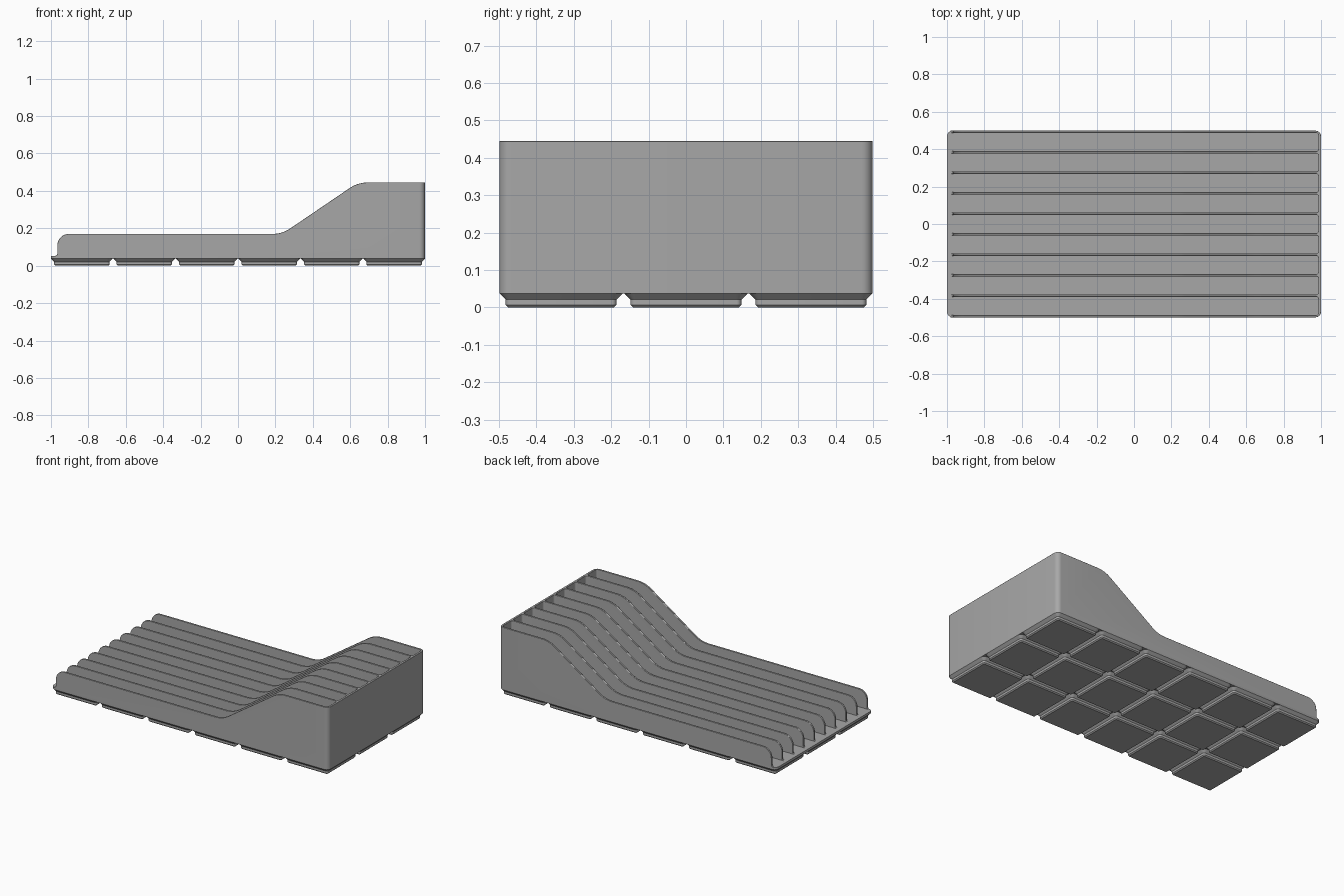
import bpy, bmesh, math

cube = bpy.data.objects.get("Cube")
if cube:
    bpy.data.objects.remove(cube, do_unlink=True)

MM = 2 / 251.5            # one millimetre in model units
HX, HY = 1.0, 0.499       # half size of the tray
FLOOR, TOP = 0.053, 0.445
WALL, BAYS = 0.012, 9

grey = bpy.data.materials.new("warm_free_grey")
grey.name = "plain_grey"
grey.use_nodes = True
COLOUR = (0.39, 0.39, 0.39, 1)
grey.diffuse_color = COLOUR
grey.node_tree.nodes["Principled BSDF"].inputs["Base Color"].default_value = COLOUR


def rounded(points, seg=6):
    """Polygon from (x, y, radius) corners, each rounded by an arc."""
    out, n = [], len(points)
    for i, (x, y, r) in enumerate(points):
        if r <= 0:
            out.append((x, y))
            continue
        dirs = []
        for qx, qy, _ in (points[i - 1], points[(i + 1) % n]):
            d = math.hypot(qx - x, qy - y)
            dirs.append(((qx - x) / d, (qy - y) / d))
        (ax, ay), (bx, by) = dirs
        half = math.acos(ax * bx + ay * by) / 2
        mx, my = ax + bx, ay + by
        k = r / math.sin(half) / math.hypot(mx, my)
        cx, cy = x + mx * k, y + my * k
        t = r / math.tan(half)
        a0 = math.atan2(y + ay * t - cy, x + ax * t - cx)
        a1 = math.atan2(y + by * t - cy, x + bx * t - cx)
        sweep = (a1 - a0 + math.pi) % (2 * math.pi) - math.pi
        out += [(cx + r * math.cos(a0 + sweep * s / seg),
                 cy + r * math.sin(a0 + sweep * s / seg)) for s in range(seg + 1)]
    return out


def rectangle(hx, hy, r):
    return rounded([(hx, hy, r), (-hx, hy, r), (-hx, -hy, r), (hx, -hy, r)])


def loft(name, rings):
    """Closed solid through rings of 3D points of equal length."""
    bm = bmesh.new()
    loops = [[bm.verts.new(p) for p in ring] for ring in rings]
    n = len(loops[0])
    bm.faces.new(loops[0][::-1])
    bm.faces.new(loops[-1])
    for lo, hi in zip(loops, loops[1:]):
        for i in range(n):
            j = (i + 1) % n
            bm.faces.new((lo[i], lo[j], hi[j], hi[i]))
    bmesh.ops.recalc_face_normals(bm, faces=bm.faces)
    mesh = bpy.data.meshes.new(name)
    bm.to_mesh(mesh)
    bm.free()
    mesh.materials.append(grey)
    obj = bpy.data.objects.new(name, mesh)
    bpy.context.collection.objects.link(obj)
    return obj


def activate(obj):
    bpy.ops.object.select_all(action='DESELECT')
    obj.select_set(True)
    bpy.context.view_layer.objects.active = obj


def smooth(obj):
    activate(obj)
    bpy.ops.object.shade_smooth_by_angle(angle=math.radians(30))


# Floor plate
plate = rectangle(HX, HY, 3.75 * MM)
smooth(loft("floor_plate", [[(x, y, z) for x, y in plate]
                            for z in (4.75 * MM, FLOOR)]))

# Grid of stepped feet: (half width, corner radius, height) in millimetres
steps = [(17.8, 0.8, 0), (18.6, 1.6, 0.8), (18.6, 1.6, 2.6), (20.75, 3.75, 4.75)]
for col in range(6):
    for row in range(3):
        cx, cy = (col - 2.5) * 42 * MM, (row - 1) * 42 * MM
        foot = loft(f"foot_{col + 1}_{row + 1}",
                    [[(cx + x, cy + y, z * MM)
                      for x, y in rectangle(h * MM, h * MM, r * MM)]
                     for h, r, z in steps])
        smooth(foot)

# Comb plan: outer walls, dividers and end wall as one outline
pitch = (2 * HY - WALL) / BAYS
comb = [(-HX, -HY, 0), (HX, -HY, 3.75 * MM), (HX, HY, 3.75 * MM), (-HX, HY, 0)]
for bay in reversed(range(BAYS)):
    y0 = -HY + WALL + bay * pitch
    y1 = y0 + pitch - WALL
    inner = HX - 0.014
    comb += [(-HX, y1, 0), (inner, y1, 0.012), (inner, y0, 0.012), (-HX, y0, 0)]
low = FLOOR - 0.004
walls = loft("divider_walls", [[(x, y, z) for x, y in rounded(comb)]
                               for z in (low, 0.6)])

# Side profile that trims the walls: low run, ramp, high shelf
profile = rounded([(-0.982, low - 0.01, 0), (-0.982, FLOOR, 0),
                   (-0.966, FLOOR, 0.012), (-0.966, 0.17, 0.062),
                   (0.236, 0.17, 0.17), (0.641, TOP, 0.17),
                   (1.1, TOP, 0), (1.1, low - 0.01, 0)], 10)
trim = loft("wall_trim", [[(x, y, z) for x, z in profile] for y in (-0.7, 0.7)])
trim.hide_render = True

cut = walls.modifiers.new("trim", 'BOOLEAN')
cut.operation = 'INTERSECT'
cut.solver = 'EXACT'
cut.object = trim
activate(walls)
bpy.ops.object.modifier_apply(modifier="trim")
bpy.data.objects.remove(trim, do_unlink=True)

# Softened wall tops
soft = walls.modifiers.new("soft_edges", 'BEVEL')
soft.width = 0.003
soft.segments = 2
soft.limit_method = 'ANGLE'
soft.angle_limit = math.radians(50)
smooth(walls)
